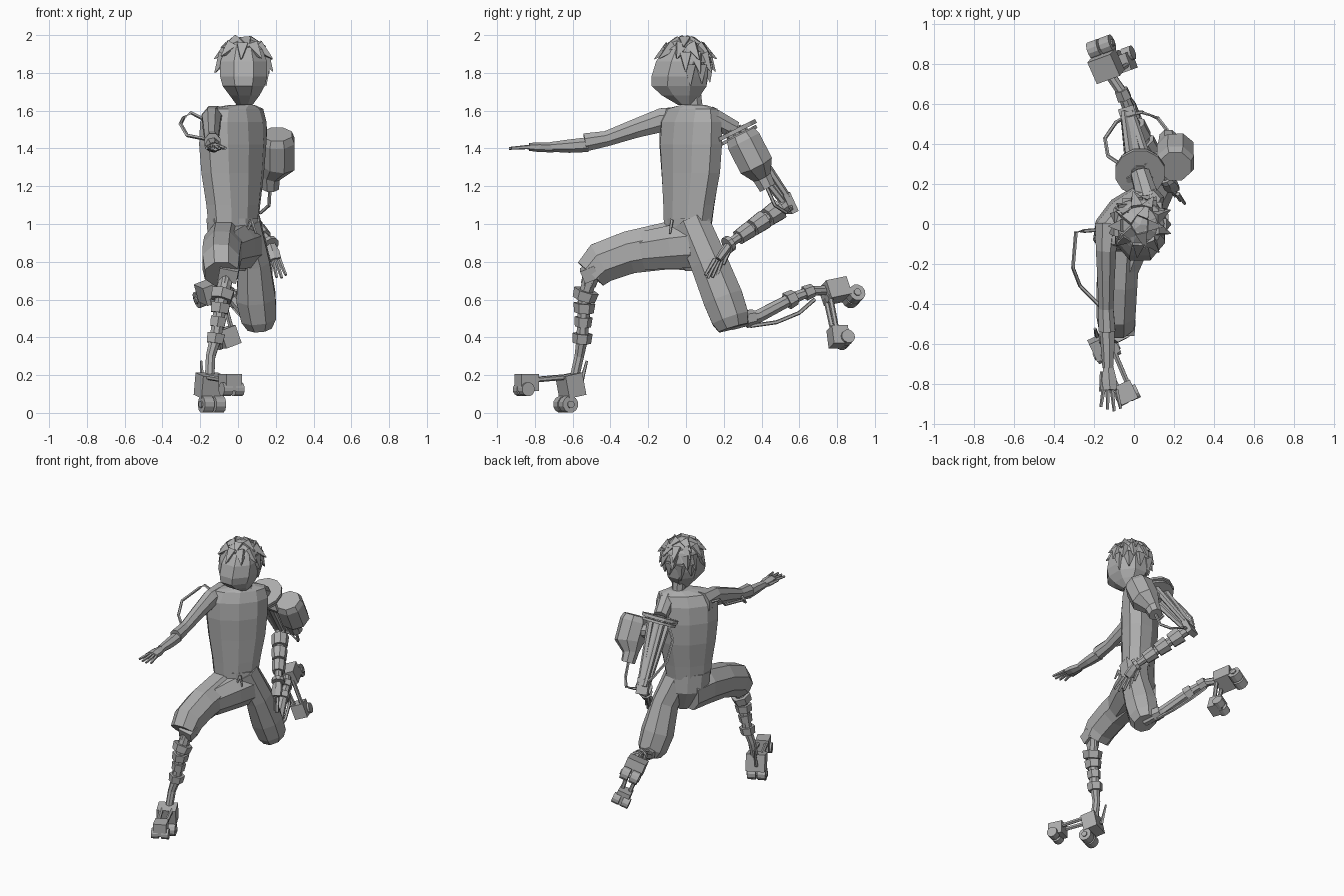
import bpy, bmesh, math, random
from mathutils import Vector, Matrix, Euler

cube = bpy.data.objects.get("Cube")
if cube:
    bpy.data.objects.remove(cube)
random.seed(4)

grey = bpy.data.materials.new("plain grey")
grey.use_nodes = True
grey.diffuse_color = (0.42, 0.42, 0.42, 1)
grey.node_tree.nodes["Principled BSDF"].inputs["Base Color"].default_value = (0.42, 0.42, 0.42, 1)


def finish(name, bm):
    bmesh.ops.recalc_face_normals(bm, faces=bm.faces)
    mesh = bpy.data.meshes.new(name)
    bm.to_mesh(mesh)
    bm.free()
    mesh.materials.append(grey)
    obj = bpy.data.objects.new(name, mesh)
    bpy.context.collection.objects.link(obj)
    return obj


def skin(bm, rings):
    """Bridge vertex rings and cap both ends."""
    rings = [[bm.verts.new(p) for p in ring] for ring in rings]
    n = len(rings[0])
    for a, b in zip(rings, rings[1:]):
        for i in range(n):
            j = (i + 1) % n
            bm.faces.new((a[i], a[j], b[j], b[i]))
    bm.faces.new(rings[0])
    bm.faces.new(rings[-1])


def limb(name, pts, n=8, m=Matrix()):
    """Tube through (position, half width, half height) stations."""
    cs = [m @ Vector(p[0]) for p in pts]
    rings = []
    for i, c in enumerate(cs):
        t = (cs[min(i + 1, len(cs) - 1)] - cs[max(i - 1, 0)]).normalized()
        ref = Vector((1, 0, 0)) if abs(t.x) < 0.85 else Vector((0, 0, 1))
        u = (ref - t * ref.dot(t)).normalized()
        v = t.cross(u)
        w, h = pts[i][1], pts[i][-1]
        angles = [math.tau * (k + 0.5) / n for k in range(n)]
        rings.append([c + u * w * math.cos(a) + v * h * math.sin(a) for a in angles])
    bm = bmesh.new()
    skin(bm, rings)
    return finish(name, bm)


def rod(name, a, b, r, r2=None, n=8, m=Matrix()):
    return limb(name, [(a, r), (b, r if r2 is None else r2)], n, m)


def hose(name, pts, r=0.01):
    return limb(name, [(p, r) for p in pts], 5)


def box(name, c, size, rot=(0, 0, 0), m=Matrix()):
    bm = bmesh.new()
    bmesh.ops.create_cube(bm, size=1)
    place = Matrix.Translation(c) @ Euler(rot).to_matrix().to_4x4()
    bm.transform(m @ place @ Matrix.Diagonal((*size, 1)))
    return finish(name, bm)


def stack(name, rows, n=10, yaw=0):
    """Horizontal elliptical rings: centre x, y, z, radius x, radius y."""
    rings = []
    for x, y, z, rx, ry in rows:
        ring = []
        for k in range(n):
            a = math.tau * (k + 0.5) / n
            p = Matrix.Rotation(yaw, 3, "Z") @ Vector((rx * math.cos(a), ry * math.sin(a), 0))
            ring.append(p + Vector((x, y, z)))
        rings.append(ring)
    bm = bmesh.new()
    skin(bm, rings)
    return finish(name, bm)


def hand(name, wrist, palm, tip, spread, thick):
    """Palm, four fingers and a thumb fanned along the spread direction."""
    wrist, palm, tip, spread = map(Vector, (wrist, palm, tip, spread))
    limb(name + "_palm", [(wrist, 0.026, thick), (wrist.lerp(palm, 0.6), 0.042, thick), (palm, 0.04, thick * 0.8)], 6)
    for k in range(4):
        s = k - 1.5
        end = tip + spread * s * 0.033 - (tip - palm) * abs(s - 0.3) * 0.12
        rod(f"{name}_finger_{k + 1}", palm + spread * s * 0.021, end, 0.012, 0.008, 5)
    start = wrist.lerp(palm, 0.3) - spread * 0.03
    rod(name + "_thumb", start, start.lerp(tip, 0.5) - spread * 0.03, 0.014, 0.009, 5)


# Torso, twisted so that the right shoulder leads
stack("torso", [(-0.025, 0.01, 1.0, 0.155, 0.11), (-0.025, 0.015, 1.1, 0.168, 0.115),
                (-0.028, 0.025, 1.27, 0.198, 0.125), (-0.028, 0.025, 1.42, 0.214, 0.128),
                (-0.025, 0.025, 1.54, 0.215, 0.115), (-0.015, 0.03, 1.61, 0.185, 0.085),
                (0.02, 0.04, 1.63, 0.08, 0.055)], 10, math.radians(42))
limb("neck", [((0.025, 0.055, 1.56), 0.058), ((0.03, 0.045, 1.63), 0.045), ((0.035, 0.03, 1.72), 0.05)])

# Head, tipped forward, with the face narrowing to a pointed chin
stack("head", [(0.035, 0.0, 1.63, 0.045, 0.045), (0.035, -0.025, 1.68, 0.085, 0.11),
               (0.03, -0.037, 1.73, 0.12, 0.157), (0.03, -0.035, 1.78, 0.135, 0.16),
               (0.03, -0.02, 1.86, 0.134, 0.15), (0.03, -0.005, 1.94, 0.1, 0.11),
               (0.03, -0.005, 1.975, 0.05, 0.06)], 8)

# Hair: a faceted cap and broad pointed locks
skull = Vector((0.03, -0.005, 1.855))
size = Vector((0.135, 0.142, 0.132))
bm = bmesh.new()
bmesh.ops.create_icosphere(bm, subdivisions=2, radius=1)
low = [v for v in bm.verts if v.co.z < -0.1 + 0.5 * max(0, -v.co.y) - 0.5 * max(0, v.co.y)]
bmesh.ops.delete(bm, geom=low, context="VERTS")
bm.transform(Matrix.Translation(skull) @ Matrix.Diagonal((*size, 1)))
finish("hair_cap", bm)
for row, (elev, count, lift) in enumerate(((66, 5, 0.012), (40, 9, 0.02), (14, 11, 0.026), (-14, 11, 0.03))):
    for k in range(count):
        az = math.tau * (k + 0.5 * (row % 2)) / count + random.uniform(-0.12, 0.12)
        el = math.radians(elev)
        d = Vector((math.cos(az) * math.cos(el), math.sin(az) * math.cos(el), math.sin(el)))
        if row > 1 and d.y < (-0.5 if row == 2 else 0.1):
            continue
        down = Vector((math.cos(az) * math.sin(el), math.sin(az) * math.sin(el), -math.cos(el)))
        p = skull + d * size * 0.85
        tip = p + down * random.uniform(0.07, 0.1) + d * (lift + random.uniform(-0.004, 0.008))
        rod(f"hair_lock_{row}_{k}", p - down * 0.015, tip, 0.042, 0.003, 4)

# Right arm stretched forward
limb("right_sleeve", [((-0.13, 0.0, 1.545), 0.07, 0.085), ((-0.14, -0.13, 1.55), 0.055, 0.068),
                      ((-0.14, -0.27, 1.505), 0.047, 0.054), ((-0.14, -0.42, 1.452), 0.04, 0.044),
                      ((-0.135, -0.535, 1.432), 0.045, 0.052)])
limb("right_forearm", [((-0.135, -0.52, 1.42), 0.04), ((-0.13, -0.62, 1.412), 0.036),
                       ((-0.13, -0.72, 1.408), 0.028, 0.026)], 7)
hand("right_hand", (-0.13, -0.7, 1.405), (-0.12, -0.83, 1.408), (-0.115, -0.94, 1.4), (1, 0, 0), 0.026)
hose("shoulder_hose", [(-0.19, -0.03, 1.56), (-0.25, -0.035, 1.59), (-0.29, -0.04, 1.56), (-0.305, -0.22, 1.53),
                       (-0.27, -0.31, 1.47), (-0.17, -0.41, 1.45)])

# Mechanical left arm: tilted disc, tank and struts meeting at the elbow
axis = Vector((0, 0.45, -0.89))
disc = Vector((0.03, 0.255, 1.5))
elbow = Vector((-0.03, 0.54, 1.11))
rod("shoulder_plate", disc, disc + axis * 0.022, 0.128, n=12)
rod("shoulder_plate_rim", disc + axis * 0.03, disc + axis * 0.048, 0.118, n=12)
rod("shoulder_joint", (0.07, 0.12, 1.57), disc, 0.06, 0.05)
for k in range(4):
    off = Vector((0.045 * (1 if k % 2 else -1), 0.035 * (1 if k > 1 else -1), 0.014 * (1 if k > 1 else -1)))
    rod(f"upper_arm_strut_{k + 1}", disc + off, elbow + off * 0.45, 0.025, 0.018, 6)
rod("upper_arm_core", disc, elbow, 0.045, 0.032)
top = Vector((0.207, 0.288, 1.475))
slide = Vector((-0.035, 0, 0))
limb("arm_tank", [(top, 0.085), (top + axis * 0.04, 0.1), (top + axis * 0.18, 0.1),
                  (top + axis * 0.25 + slide, 0.055), (top + axis * 0.32 + slide, 0.048)], 8)
rod("tank_mount", disc + axis * 0.1, top + axis * 0.1, 0.05)
hose("tank_hose", [(0.17, 0.43, 1.19), (0.165, 0.47, 1.1), (0.12, 0.53, 1.06), (0.04, 0.56, 1.08), (-0.02, 0.55, 1.1)])
hose("arm_hose", [(-0.07, 0.3, 1.47), (-0.13, 0.34, 1.4), (-0.145, 0.43, 1.28), (-0.09, 0.51, 1.18), (-0.03, 0.54, 1.11)])
box("elbow_block", elbow + Vector((0, 0.005, 0)), (0.08, 0.04, 0.11), (0.45, 0, 0.3))
wrist = Vector((0.165, 0.235, 0.9))
rod("left_forearm", elbow, wrist, 0.036, 0.026)
for k, (f, r) in enumerate(((0.26, 0.06), (0.52, 0.055), (0.76, 0.048))):
    rod(f"forearm_collar_{k + 1}", elbow.lerp(wrist, f - 0.1), elbow.lerp(wrist, f + 0.1), r, r * 0.88)
rod("wrist_ring", wrist, wrist.lerp(elbow, -0.06), 0.045, n=10)
hand("left_hand", wrist, (0.195, 0.17, 0.81), (0.22, 0.125, 0.71), (0.75, -0.6, 0.1), 0.022)

# Shorts, with a web of cloth stretched between the legs
stack("waistband", [(0.0, 0.03, 0.75, 0.04, 0.03), (-0.02, 0.015, 0.9, 0.15, 0.115),
                    (-0.025, 0.01, 1.03, 0.157, 0.113)], 10, math.radians(35))
limb("shorts_web", [((0.04, 0.05, 0.89), 0.1, 0.13), ((0.0, -0.06, 0.88), 0.1, 0.125),
                    ((-0.05, -0.22, 0.86), 0.08, 0.11)])
limb("right_short_leg", [((-0.05, 0.04, 0.875), 0.1, 0.13), ((-0.075, -0.1, 0.885), 0.112, 0.135),
                         ((-0.085, -0.3, 0.85), 0.11, 0.122), ((-0.09, -0.45, 0.795), 0.105, 0.118),
                         ((-0.088, -0.505, 0.735), 0.095, 0.098)])
limb("left_short_leg", [((0.025, 0.03, 1.01), 0.1, 0.1), ((0.085, 0.12, 0.8), 0.09, 0.107),
                        ((0.095, 0.195, 0.61), 0.113, 0.115), ((0.11, 0.235, 0.5), 0.1, 0.108),
                        ((0.115, 0.25, 0.45), 0.07, 0.085)])
for k in (-1, 1):
    rod(f"waist_lace_{k}", (0.07, -0.075, 1.02), (0.07 + 0.025 * k, -0.085, 0.95), 0.01, 0.006, 5)


def leg(name, path, collars):
    """Jointed metal shin with collars at fractions along each segment."""
    path = [Vector(p) for p in path]
    limb(name + "_core", list(zip(path, (0.045, 0.037, 0.033, 0.027, 0.027))), 8)
    for k, (seg, f, r) in enumerate(collars):
        a, b = path[seg], path[seg + 1]
        c, d = a.lerp(b, f), (b - a).normalized()
        rod(f"{name}_collar_{k + 1}", c - d * 0.026, c + d * 0.026, r, r * 0.9, 6)


def foot(name, m):
    """Heel block with wheels, linked to a wheeled toe block."""
    box(name + "_heel", (0, 0, 0), (0.13, 0.1, 0.12), (0.2, 0, 0), m)
    box(name + "_toe", (0, -0.258, 0.015), (0.09, 0.1, 0.09), (0, 0, 0), m)
    for k in (-1, 1):
        x = 0.034 * k
        rod(f"{name}_heel_wheel_{k}", (x - 0.028, -0.03, -0.1), (x + 0.028, -0.03, -0.1), 0.045, n=12, m=m)
        rod(f"{name}_toe_wheel_{k}", (x - 0.025, -0.275, -0.02), (x + 0.025, -0.275, -0.02), 0.037, n=12, m=m)
        rod(f"{name}_link_{k}", (x, -0.03, 0.045), (x * 0.8, -0.22, 0.03), 0.014, n=6, m=m)
    rod(name + "_heel_hub", (-0.07, -0.03, -0.1), (0.07, -0.03, -0.1), 0.02, n=8, m=m)


def turn(degrees, axis_name):
    return Matrix.Rotation(math.radians(degrees), 4, axis_name)


# Right leg planted in front
leg("right_shin", [(-0.045, -0.48, 0.8), (-0.085, -0.535, 0.62), (-0.12, -0.55, 0.39),
                   (-0.145, -0.565, 0.3), (-0.15, -0.59, 0.19)],
    ((0, 0.55, 0.045), (0, 0.98, 0.068), (1, 0.28, 0.058), (1, 0.6, 0.048), (1, 0.98, 0.054)))
foot("right_foot", Matrix.Translation((-0.15, -0.61, 0.145)) @ turn(25, "Z"))
rod("right_heel_spur", (-0.185, -0.56, 0.14), (-0.195, -0.525, 0.275), 0.013, 0.007, 5)
box("right_knee_joint", (-0.05, -0.51, 0.74), (0.1, 0.08, 0.07), (0.4, 0.2, 0))

# Left leg kicked back, its foot a quarter turn round
leg("left_shin", [(0.11, 0.24, 0.48), (0.06, 0.38, 0.51), (-0.02, 0.56, 0.605), (-0.06, 0.66, 0.645),
                  (-0.13, 0.76, 0.65)],
    ((0, 0.7, 0.048), (1, 0.97, 0.048), (2, 0.9, 0.04)))
foot("left_foot", Matrix.Translation((-0.14, 0.79, 0.645)) @ turn(20, "Z") @ turn(90, "X") @ turn(20, "Z"))
hose("left_shin_hose", [(0.08, 0.34, 0.46), (0.05, 0.48, 0.48), (0.0, 0.6, 0.53), (-0.06, 0.68, 0.6)], 0.011)
